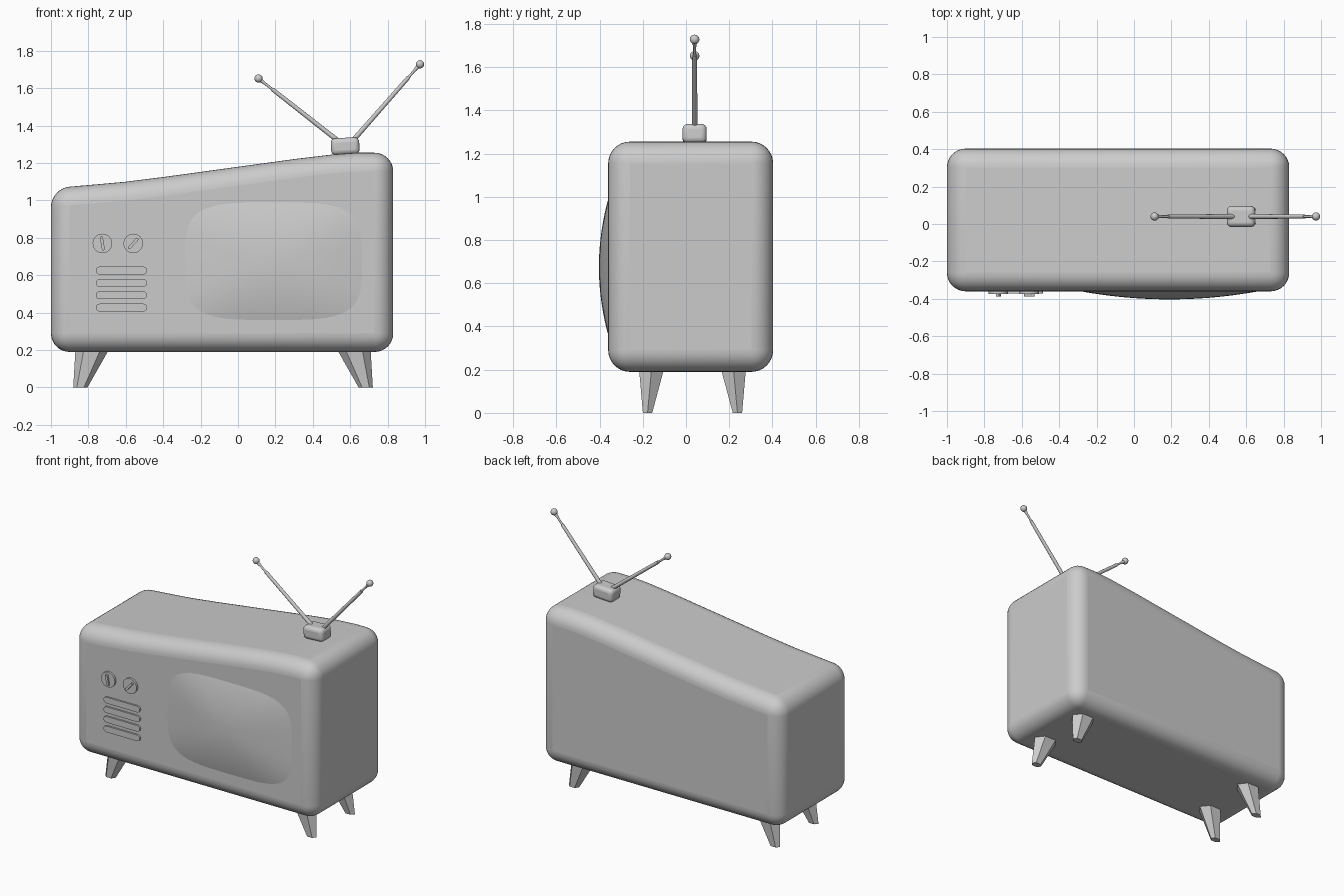
import bpy, bmesh
from math import sin, cos, pi, radians, copysign
from mathutils import Vector, Matrix

if "Cube" in bpy.data.objects:
    bpy.data.objects.remove(bpy.data.objects["Cube"])


def finish(name, bm, smooth=True, bevel=0, segments=3):
    bmesh.ops.recalc_face_normals(bm, faces=bm.faces)
    me = bpy.data.meshes.new(name)
    bm.to_mesh(me)
    bm.free()
    ob = bpy.data.objects.new(name, me)
    bpy.context.collection.objects.link(ob)
    if bevel:
        mod = ob.modifiers.new("Bevel", 'BEVEL')
        mod.width, mod.segments = bevel, segments
        mod.limit_method, mod.angle_limit = 'ANGLE', radians(30)
    if smooth:
        bpy.ops.object.select_all(action='DESELECT')
        bpy.context.view_layer.objects.active = ob
        ob.select_set(True)
        bpy.ops.object.shade_smooth_by_angle(angle=radians(35))
    return ob


def loft(bm, rings):
    """Skin a list of equal-length point rings and cap both ends."""
    vs = [[bm.verts.new(p) for p in r] for r in rings]
    n = len(vs[0])
    for a, b in zip(vs, vs[1:]):
        for i in range(n):
            bm.faces.new((a[i], a[(i + 1) % n], b[(i + 1) % n], b[i]))
    bm.faces.new(vs[0])
    bm.faces.new(vs[-1])


def plate(name, outline, y0, y1, **kw):
    """Extrude an x-z outline along y."""
    bm = bmesh.new()
    loft(bm, [[(x, y, z) for x, z in outline] for y in (y0, y1)])
    return finish(name, bm, **kw)


def stadium(cx, cz, length, height, angle=0, n=8):
    r, h = height / 2, length / 2 - height / 2
    pts = []
    for side in (1, -1):
        for i in range(n + 1):
            a = pi * i / n - pi / 2
            x, z = side * (h + r * cos(a)), side * r * sin(a)
            pts.append((cx + x * cos(angle) - z * sin(angle),
                        cz + x * sin(angle) + z * cos(angle)))
    return pts


# Cabinet with a sloping top
plate("cabinet", [(-1, 0.19), (0.83, 0.19), (0.83, 1.255), (0.64, 1.255),
                  (0.5, 1.245), (0.3, 1.221), (-0.4, 1.125), (-0.6, 1.1),
                  (-0.8, 1.082), (-1, 1.065)],
      -0.36, 0.403, bevel=0.1, segments=8)

# Bulging screen: rounded-rectangle rings rising to a dome
bm = bmesh.new()
rings, count, steps = [], 64, 12
for k in range(steps):
    r = 1 - k / steps
    y = -0.357 - 0.046 * (1 - r * r)
    ring = []
    for i in range(count):
        a = 2 * pi * i / count
        e = 0.5 + 0.3 * (1 - r)
        c, s = cos(a), sin(a)
        ring.append((0.19 + 0.49 * r * copysign(abs(c) ** e, c), y,
                     0.675 + 0.325 * r * copysign(abs(s) ** e, s)))
    rings.append(ring)
loft(bm, rings)
finish("screen", bm)

# Dials with pointer grips
for side, x, angle in (("left", -0.725, 100), ("right", -0.56, 48)):
    disc = [(x + 0.052 * cos(2 * pi * i / 32), 0.77 + 0.052 * sin(2 * pi * i / 32))
            for i in range(32)]
    plate(side + "_dial", disc, -0.35, -0.374)
    plate(side + "_dial_grip", stadium(x, 0.77, 0.076, 0.016, radians(angle)),
          -0.36, -0.387)

# Speaker bars
for i in range(4):
    plate(f"speaker_bar_{i + 1}", stadium(-0.623, 0.625 - 0.066 * i, 0.275, 0.042),
          -0.35, -0.372)

# Four splayed, faceted legs
for sx, lr in ((-1, "left"), (1, "right")):
    for sy, fb in ((-1, "front"), (1, "back")):
        bm = bmesh.new()
        rings = []
        for z, dx, dy, rx, ry in ((0, 0.763, 0.208, 0.038, 0.025),
                                  (0.22, 0.694, 0.188, 0.094, 0.07)):
            rings.append([(-0.08 + sx * (dx + rx * cos(pi * i / 3)),
                           0.03 + sy * (dy + ry * sin(pi * i / 3)), z)
                          for i in range(6)])
        loft(bm, rings)
        finish(f"{fb}_{lr}_leg", bm, smooth=False)

# Antenna base
bm = bmesh.new()
bmesh.ops.create_cube(bm, size=1, matrix=Matrix.Translation((0.573, 0.04, 1.29))
                      @ Matrix.Rotation(radians(-3), 4, 'Y')
                      @ Matrix.Diagonal((0.152, 0.112, 0.09, 1)))
finish("antenna_base", bm, bevel=0.025, segments=4)


# Telescopic antenna rods with ball tips
def rod(bm, a, b, r1, r2):
    d = b - a
    m = Matrix.Translation((a + b) / 2) @ d.to_track_quat('Z', 'Y').to_matrix().to_4x4()
    bmesh.ops.create_cone(bm, cap_ends=True, segments=12, radius1=r1, radius2=r2,
                          depth=d.length, matrix=m)


for side, start, end in (("left", (0.54, 0.04, 1.315), (0.11, 0.04, 1.652)),
                         ("right", (0.61, 0.04, 1.315), (0.973, 0.04, 1.728))):
    a, b = Vector(start), Vector(end)
    joint = a.lerp(b, 0.83)
    bm = bmesh.new()
    rod(bm, a, joint, 0.013, 0.011)
    rod(bm, joint, b, 0.007, 0.007)
    rod(bm, a.lerp(b, 0.91), b, 0.007, 0.013)
    bmesh.ops.create_uvsphere(bm, u_segments=16, v_segments=10, radius=0.022,
                              matrix=Matrix.Translation(b))
    finish(side + "_antenna", bm)
